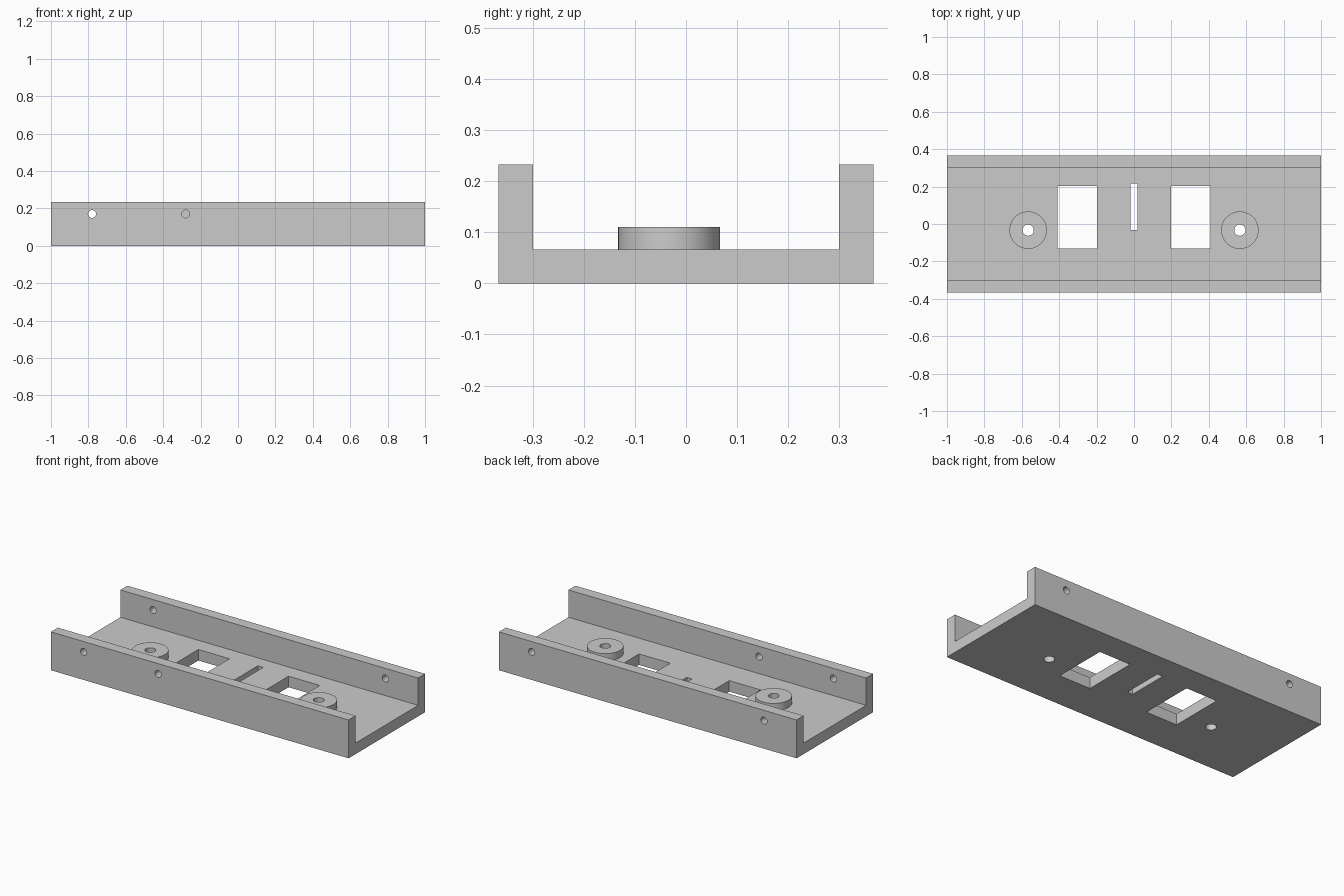
import bpy
import bmesh
import math

if "Cube" in bpy.data.objects:
    bpy.data.objects.remove(bpy.data.objects["Cube"], do_unlink=True)

HALF_Y, INNER_Y = 0.367, 0.3
FLOOR, HEIGHT = 0.067, 0.233
BOSS_X, BOSS_Y, BOSS_TOP = 0.566, -0.033, 0.111
HOLE_Z = 0.17
WALL_Y = (HALF_Y + INNER_Y) / 2

grey = bpy.data.materials.new("plain grey")
grey.use_nodes = True
grey.diffuse_color = (0.6, 0.6, 0.6, 1)
grey.node_tree.nodes["Principled BSDF"].inputs["Base Color"].default_value = (0.6, 0.6, 0.6, 1)


def box(name, x0, x1, y0, y1, z0, z1):
    bpy.ops.mesh.primitive_cube_add(size=1, location=((x0 + x1) / 2, (y0 + y1) / 2, (z0 + z1) / 2))
    ob = bpy.context.object
    ob.name = name
    ob.scale = (x1 - x0, y1 - y0, z1 - z0)
    return ob


def cylinder(name, radius, depth, location, tilt=0.0, sides=48):
    bpy.ops.mesh.primitive_cylinder_add(vertices=sides, radius=radius, depth=depth,
                                        location=location, rotation=(tilt, 0, 0))
    bpy.context.object.name = name
    return bpy.context.object


def combine(target, tool, operation):
    bpy.context.view_layer.update()
    mod = target.modifiers.new(tool.name, 'BOOLEAN')
    mod.operation = operation
    mod.solver = 'EXACT'
    mod.object = tool
    bpy.context.view_layer.objects.active = target
    bpy.ops.object.modifier_apply(modifier=mod.name)
    bpy.data.objects.remove(tool, do_unlink=True)


# U-shaped channel: half profile mirrored in y, extruded along x
half = [(HALF_Y, 0), (HALF_Y, HEIGHT), (INNER_Y, HEIGHT), (INNER_Y, FLOOR)]
profile = half + [(-y, z) for y, z in reversed(half)]
bm = bmesh.new()
end = bm.faces.new([bm.verts.new((-1, y, z)) for y, z in profile])
swept = bmesh.ops.extrude_face_region(bm, geom=[end], use_keep_orig=True)
bmesh.ops.translate(bm, vec=(2, 0, 0),
                    verts=[v for v in swept["geom"] if isinstance(v, bmesh.types.BMVert)])
bmesh.ops.recalc_face_normals(bm, faces=bm.faces)
mesh = bpy.data.meshes.new("channel_bracket")
bm.to_mesh(mesh)
bm.free()
channel = bpy.data.objects.new("channel_bracket", mesh)
bpy.context.collection.objects.link(channel)
mesh.materials.append(grey)

# Raised bosses with through holes, and a rectangular window on each side
for side in (-1, 1):
    x = side * BOSS_X
    low = FLOOR / 2
    combine(channel, cylinder("boss", 0.1, BOSS_TOP - low, (x, BOSS_Y, (BOSS_TOP + low) / 2), sides=64), 'UNION')
    combine(channel, cylinder("boss_hole", 0.03, 1, (x, BOSS_Y, 0)), 'DIFFERENCE')
    a, b = sorted((side * 0.198, side * 0.408))
    combine(channel, box("window", a, b, -0.132, 0.202, -0.1, 0.15), 'DIFFERENCE')

# Narrow central slot
combine(channel, box("slot", -0.018, 0.018, -0.033, 0.216, -0.1, 0.15), 'DIFFERENCE')

# Round holes through the side walls: two at the front, two at the back
for x, y in ((-0.78, -WALL_Y), (-0.28, -WALL_Y), (-0.78, WALL_Y), (0.78, WALL_Y)):
    combine(channel, cylinder("wall_hole", 0.021, 0.2, (x, y, HOLE_Z), math.pi / 2, 32), 'DIFFERENCE')

# One colour throughout, smooth cylinders with sharp rims
channel.data.materials.clear()
channel.data.materials.append(grey)
for poly in channel.data.polygons:
    poly.material_index = 0
bpy.ops.object.select_all(action='DESELECT')
channel.select_set(True)
bpy.context.view_layer.objects.active = channel
bpy.ops.object.shade_smooth_by_angle(angle=math.radians(30))
